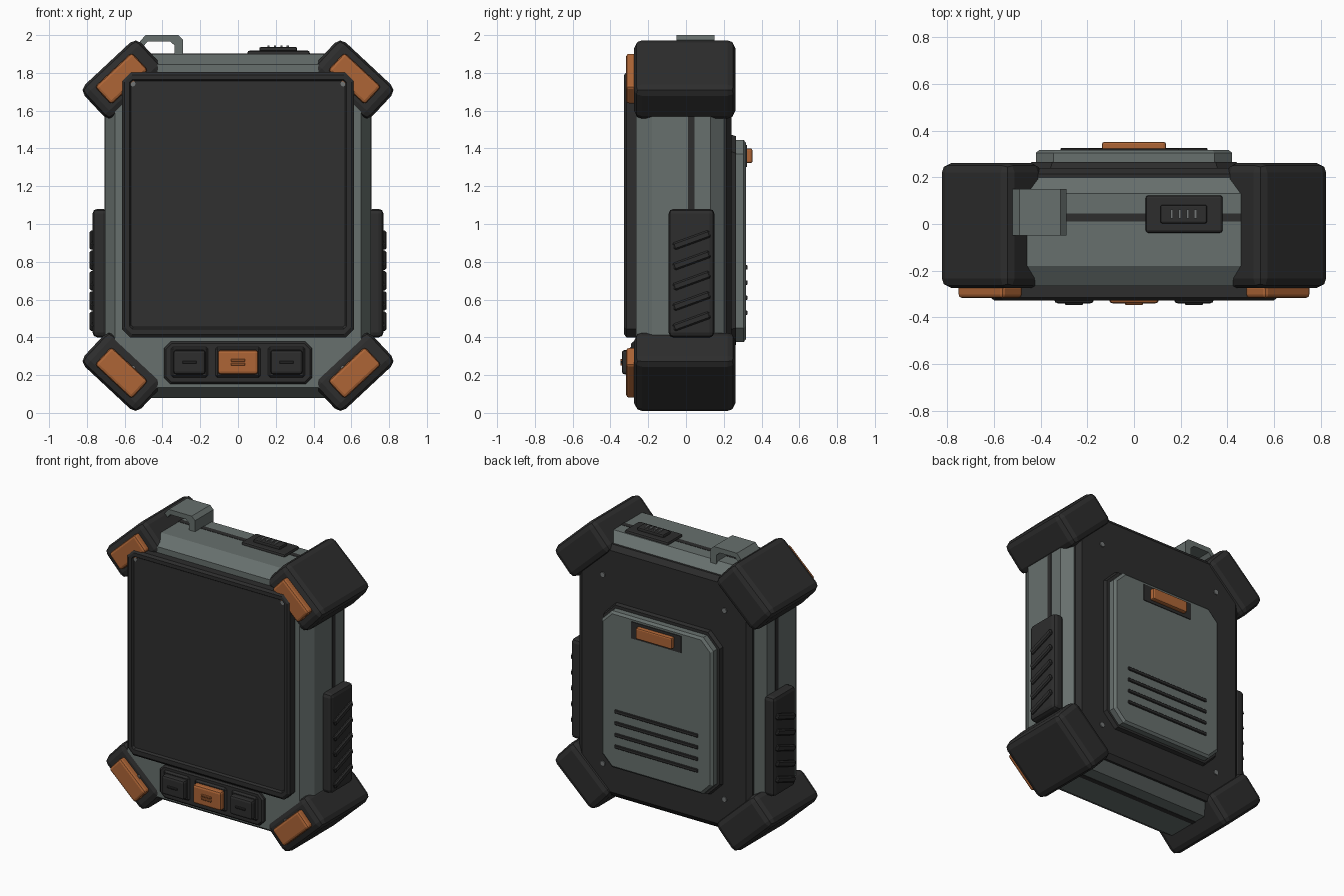
import bpy, bmesh, math
from mathutils import Matrix, Vector

if "Cube" in bpy.data.objects:
    bpy.data.objects.remove(bpy.data.objects["Cube"])


def material(name, rgb):
    m = bpy.data.materials.new(name)
    m.diffuse_color = (*rgb, 1)
    m.use_nodes = True
    m.node_tree.nodes["Principled BSDF"].inputs["Base Color"].default_value = m.diffuse_color
    return m


GREY = material("grey shell", (0.135, 0.16, 0.153))
DARK = material("dark rubber", (0.026, 0.026, 0.026))
SCREEN = material("screen black", (0.029, 0.029, 0.029))
ORANGE = material("orange", (0.42, 0.13, 0.037))
METAL = material("screw metal", (0.17, 0.18, 0.18))


def finish(name, bm, mat, bevel=0.0, segs=2):
    bmesh.ops.recalc_face_normals(bm, faces=bm.faces)
    me = bpy.data.meshes.new(name)
    bm.to_mesh(me)
    bm.free()
    me.materials.append(mat)
    ob = bpy.data.objects.new(name, me)
    bpy.context.collection.objects.link(ob)
    if bevel:
        b = ob.modifiers.new("bevel", 'BEVEL')
        b.width, b.segments, b.limit_method = bevel, segs, 'ANGLE'
    return ob


def box(name, mat, x, y, z, bevel=0.0, segs=2, tilt=None):
    """Box from (min, max) ranges; tilt = (axis, degrees) about its centre."""
    bm = bmesh.new()
    bmesh.ops.create_cube(bm, size=1)
    mid = Vector([(r[0] + r[1]) / 2 for r in (x, y, z)])
    m = Matrix.Diagonal((x[1] - x[0], y[1] - y[0], z[1] - z[0], 1))
    if tilt:
        m = Matrix.Rotation(math.radians(tilt[1]), 4, tilt[0]) @ m
    bm.transform(Matrix.Translation(mid) @ m)
    return finish(name, bm, mat, bevel, segs)


def octagon(hx, z0, z1, c):
    """Rectangle in x/z with its corners cut by c."""
    return [(-hx + c, z0), (hx - c, z0), (hx, z0 + c), (hx, z1 - c),
            (hx - c, z1), (-hx + c, z1), (-hx, z1 - c), (-hx, z0 + c)]


def loft(name, mat, layers, bevel=0.0):
    """Skin a stack of (y, x/z loop) layers and cap both ends."""
    bm = bmesh.new()
    rings = [[bm.verts.new((p[0], y, p[1])) for p in loop] for y, loop in layers]
    n = len(rings[0])
    for a, b in zip(rings, rings[1:]):
        for i in range(n):
            bm.faces.new((a[i], a[(i + 1) % n], b[(i + 1) % n], b[i]))
    bm.faces.new(rings[0])
    bm.faces.new(rings[-1])
    return finish(name, bm, mat, bevel)


def screw(name, x, y0, y1, z, r=0.018):
    bm = bmesh.new()
    bmesh.ops.create_cone(bm, cap_ends=True, segments=12, radius1=r, radius2=r, depth=y1 - y0)
    bm.transform(Matrix.Translation((x, (y0 + y1) / 2, z)) @ Matrix.Rotation(math.pi / 2, 4, 'X'))
    return finish(name, bm, METAL)


def inset(d, c=0.12):
    return octagon(0.705 - d, 0.08 + d, 1.90 - d, c)


# Shell with chamfered front and back edges, seam band and back plate
loft("shell", GREY, [(-0.265, inset(0.055)), (-0.18, inset(0)), (0.13, inset(0)), (0.2, inset(0.055))])
loft("seam_band", DARK, [(0.01, inset(-0.002)), (0.045, inset(-0.002))])
loft("back_plate", DARK, [(0.2, inset(0.052)), (0.215, inset(0.052)), (0.24, inset(0.085))])

# Screen: framed slab with sloped inner lip and sunken glass
loft("screen_frame", DARK, [
    (-0.31, octagon(0.565, 0.455, 1.755, 0.012)), (-0.327, octagon(0.575, 0.445, 1.765, 0.015)),
    (-0.327, octagon(0.6, 0.415, 1.79, 0.04)), (-0.315, octagon(0.615, 0.4, 1.805, 0.045)),
    (-0.255, octagon(0.615, 0.4, 1.805, 0.045))])
loft("screen_glass", SCREEN, [(-0.313, octagon(0.566, 0.454, 1.756, 0.012)),
                              (-0.30, octagon(0.566, 0.454, 1.756, 0.012))])

# Corner bumpers with orange pads and screws
for sx in (-1, 1):
    for sz, cz in ((-1, 0.217), (1, 1.765)):
        tag = ("left" if sx < 0 else "right") + ("_lower" if sz < 0 else "_upper")
        cx, ang = 0.612 * sx, 43 * sx * sz
        box("bumper_" + tag, DARK, (cx - 0.205, cx + 0.205), (-0.275, 0.262),
            (cz - 0.115, cz + 0.115), 0.042, 2, ('Y', ang))
        px, pz = cx + 0.005 * sx, cz + 0.005 * sz
        box("pad_" + tag, ORANGE, (px - 0.133, px + 0.133), (-0.318, -0.26),
            (pz - 0.064, pz + 0.064), 0.016, 2, ('Y', ang))
        screw("front_screw_" + tag, 0.557 * sx, -0.316 if sz > 0 else -0.285, -0.26,
              0.99 + 0.752 * sz, 0.014)
        screw("back_screw_" + tag, 0.46 * sx, 0.23, 0.247, 0.99 + 0.645 * sz)

# Side grips with slanted ribs
for sx, tag in ((-1, "left"), (1, "right")):
    box("grip_" + tag, DARK, sorted((0.69 * sx, 0.77 * sx)), (-0.092, 0.15), (0.4, 1.08), 0.025)
    for i in range(5):
        z = 0.485 + 0.1075 * i
        box(f"grip_rib_{tag}_{i}", DARK, sorted((0.75 * sx, 0.785 * sx)), (-0.073, 0.133),
            (z - 0.02, z + 0.02), 0.008, 1, ('X', 20))

# Front button strip
loft("button_strip", DARK, [(-0.29, octagon(0.382, 0.163, 0.367, 0.03)),
                            (-0.28, octagon(0.393, 0.153, 0.377, 0.035)),
                            (-0.25, octagon(0.393, 0.153, 0.377, 0.035))])
for i, x in enumerate((-0.257, 0, 0.257)):
    mat = DARK if x else ORANGE
    w = 0.085 if x else 0.107
    box(f"button_rim_{i}", DARK, (x - w - 0.013, x + w + 0.013), (-0.303, -0.28), (0.187, 0.35), 0.012, 1)
    box(f"button_{i}", mat, (x - w, x + w), (-0.34, -0.28), (0.204, 0.333), 0.015)
    for z in ((0.268,) if x else (0.257, 0.279)):
        box(f"button_mark_{i}", DARK if x else ORANGE, (x - 0.038, x + 0.038), (-0.348, -0.335),
            (z - 0.007, z + 0.007), 0.003, 1)

# Top switch
box("switch_base", DARK, (0.05, 0.38), (-0.038, 0.123), (1.88, 1.918), 0.012)
box("switch_cap", DARK, (0.113, 0.313), (0.003, 0.082), (1.9, 1.937), 0.008)
for i in range(4):
    x = 0.162 + 0.034 * i
    box(f"switch_tick_{i}", METAL, (x - 0.006, x + 0.006), (0.023, 0.063), (1.93, 1.945))

# Strap loop: open arch
arch = [(-0.545, 1.85), (-0.545, 1.935), (-0.49, 2.0), (-0.315, 2.0), (-0.29, 1.975), (-0.29, 1.88),
        (-0.335, 1.88), (-0.335, 1.945), (-0.36, 1.967), (-0.478, 1.967), (-0.51, 1.93), (-0.51, 1.85)]
loft("strap_loop", GREY, [(-0.05, arch), (0.15, arch)])

# Battery door with lip, latch and slats
loft("door_lip", DARK, [(0.23, octagon(0.45, 0.35, 1.475, 0.09)), (0.265, octagon(0.44, 0.36, 1.465, 0.09))])
loft("battery_door", GREY, [(0.255, octagon(0.42, 0.375, 1.445, 0.075)),
                            (0.305, octagon(0.42, 0.375, 1.445, 0.075)),
                            (0.318, octagon(0.405, 0.39, 1.43, 0.07))])
box("latch_plate", DARK, (-0.19, 0.19), (0.31, 0.323), (1.303, 1.417))
box("latch", ORANGE, (-0.137, 0.137), (0.315, 0.352), (1.322, 1.4), 0.01)
for i in range(4):
    z = 0.53 + 0.08 * i
    box(f"slat_{i}", DARK, (-0.315, 0.315), (0.31, 0.326), (z - 0.012, z + 0.012), 0.004, 1)
